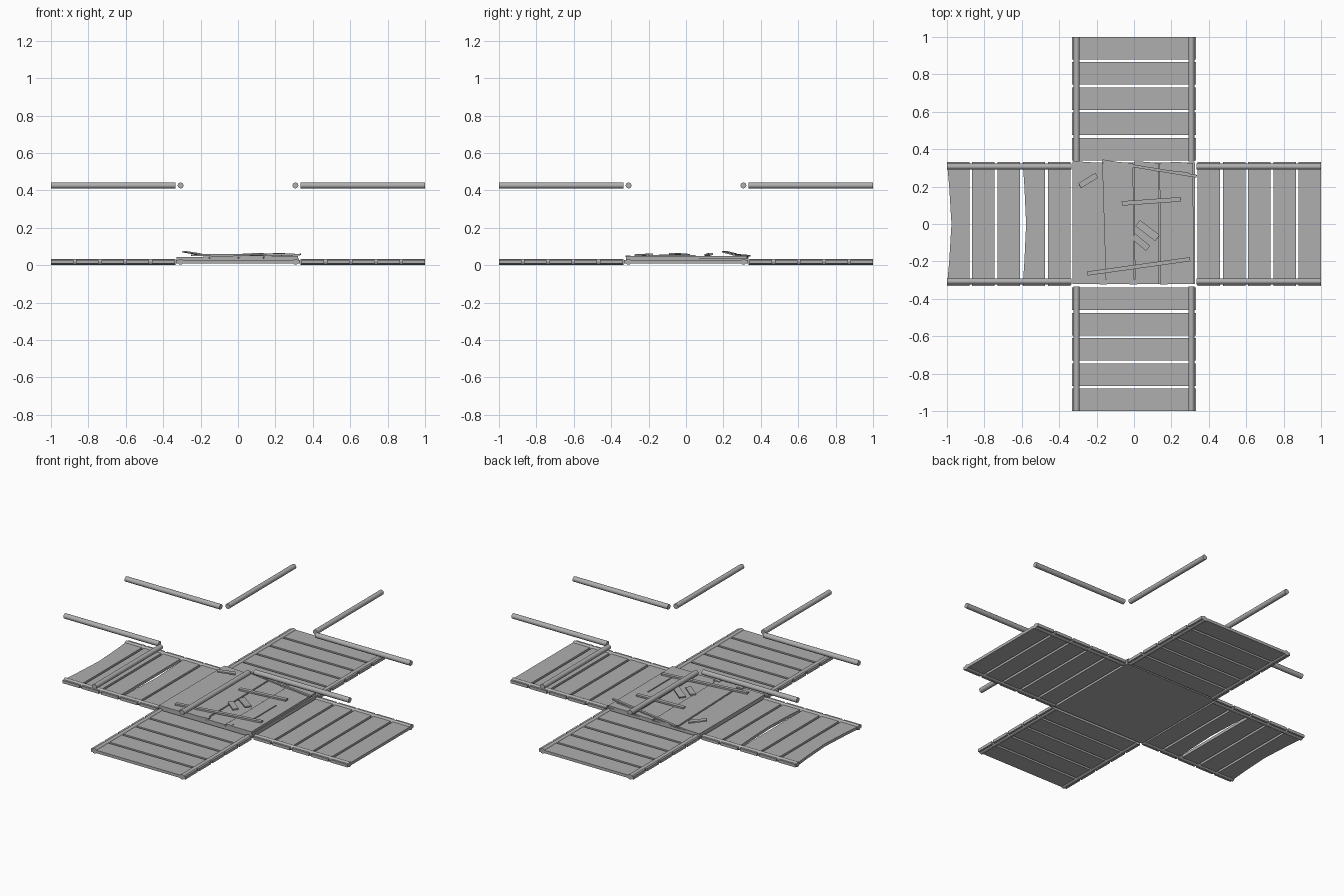
import bpy, bmesh, math
from mathutils import Matrix, Vector

if "Cube" in bpy.data.objects:
    bpy.data.objects.remove(bpy.data.objects["Cube"])

wood = bpy.data.materials.new("weathered_grey")
wood.diffuse_color = (0.43, 0.43, 0.43, 1)
wood.use_nodes = True
wood.node_tree.nodes["Principled BSDF"].inputs["Base Color"].default_value = wood.diffuse_color


def slab(name, outline, z0, z1, turn=0):
    """Flat board extruded from a plan outline, turned about the centre."""
    bm = bmesh.new()
    f = bm.faces.new([bm.verts.new((x, y, z0)) for x, y in outline])
    top = bmesh.ops.extrude_face_region(bm, geom=[f])["geom"]
    bmesh.ops.translate(bm, vec=(0, 0, z1 - z0),
                        verts=[v for v in top if isinstance(v, bmesh.types.BMVert)])
    bmesh.ops.rotate(bm, verts=bm.verts, matrix=Matrix.Rotation(turn, 3, 'Z'))
    bmesh.ops.recalc_face_normals(bm, faces=bm.faces)
    me = bpy.data.meshes.new(name)
    bm.to_mesh(me)
    bm.free()
    me.materials.append(wood)
    ob = bpy.data.objects.new(name, me)
    bpy.context.collection.objects.link(ob)
    return ob


def rect(x0, x1, y0, y1):
    return [(x0, y0), (x1, y0), (x1, y1), (x0, y1)]


def pole(name, a, b, r=0.016):
    a, b = Vector(a), Vector(b)
    bpy.ops.mesh.primitive_cylinder_add(vertices=12, radius=r, depth=(b - a).length,
                                        location=(a + b) / 2)
    ob = bpy.context.object
    ob.rotation_euler = (b - a).to_track_quat('Z', 'Y').to_euler()
    ob.name = name
    ob.data.materials.append(wood)
    bpy.ops.object.shade_smooth_by_angle(angle=math.radians(40))


def stick(name, a, b, width, thick):
    """Loose piece of wood lying from a to b (centre line, z included)."""
    a, b = Vector(a), Vector(b)
    ob = slab(name, rect(-0.5, 0.5, -0.5, 0.5), -0.5, 0.5)
    d = b - a
    ob.location = (a + b) / 2
    ob.scale = (d.length, width, thick)
    ob.rotation_euler = (0, -math.asin(d.z / d.length), math.atan2(d.y, d.x))


# four walkway arms: planks, lower ropes and hand ropes
for name, k in (("right", 0), ("back", 1), ("left", 2), ("front", 3)):
    turn = k * math.pi / 2
    rot = Matrix.Rotation(turn, 3, 'Z')
    for i in range(5):
        x0 = 0.34 + i * 0.135
        x1 = x0 + 0.12
        outline = rect(x0, x1, -0.332, 0.332)
        if name == "left" and i in (1, 4):        # worn outer edges
            dip = 0.024 if i == 4 else 0.018
            outline = [(x0, -0.332), (x1, -0.332), (x1 - dip * 0.5, -0.2),
                       (x1 - dip, 0), (x1 - dip * 0.5, 0.2), (x1, 0.332), (x0, 0.332)]
        slab(f"{name}_plank_{i + 1}", outline, 0.009, 0.027, turn)
    for side, y in (("a", -0.307), ("b", 0.307)):
        for level, z in (("lower_rope", 0.018), ("hand_rope", 0.426)):
            pole(f"{name}_{level}_{side}", rot @ Vector((0.335, y, z)),
                 rot @ Vector((1, y, z)))

# centre platform base and its uneven boards
slab("platform_base", rect(-0.33, 0.325, -0.322, 0.33), 0.009, 0.036)
seams = [(-0.33, -0.33), (-0.15, -0.17), (0.005, 0.0), (0.14, 0.137), (0.325, 0.32)]
heights = (0.044, 0.049, 0.045, 0.049)
for i, h in enumerate(heights):
    (b0, t0), (b1, t1) = seams[i], seams[i + 1]
    g = 0.005
    slab(f"platform_board_{i + 1}", [(b0, -0.322), (b1 - g, -0.322), (t1 - g, 0.325),
         ((t0 + t1) / 2, 0.332), (t0, 0.335 - 0.008 * (i % 2))], 0.036, h)

# broken wood lying on the platform
stick("loose_batten_front", (-0.25, -0.265, 0.053), (0.30, -0.188, 0.057), 0.022, 0.01)
stick("loose_batten_middle", (-0.065, 0.11, 0.053), (0.25, 0.132, 0.06), 0.024, 0.01)
stick("loose_batten_back", (-0.17, 0.338, 0.05), (0.335, 0.255, 0.057), 0.015, 0.008)
stick("splinter_back", (0.10, 0.29, 0.052), (0.29, 0.27, 0.054), 0.012, 0.008)
stick("chip_left", (-0.29, 0.205, 0.072), (-0.20, 0.26, 0.058), 0.03, 0.008)
stick("chip_right", (0.02, 0.005, 0.056), (0.125, -0.075, 0.062), 0.04, 0.008)
stick("chip_centre", (-0.005, -0.065, 0.053), (0.075, -0.13, 0.053), 0.035, 0.008)
stick("thin_splinter", (0.232, -0.20, 0.05), (0.232, 0.05, 0.05), 0.006, 0.006)
for i, x in enumerate((-0.165, -0.005, 0.16)):
    stick(f"edge_peg_{i + 1}", (x - 0.02, -0.31, 0.048), (x + 0.02, -0.31, 0.048), 0.025, 0.008)
